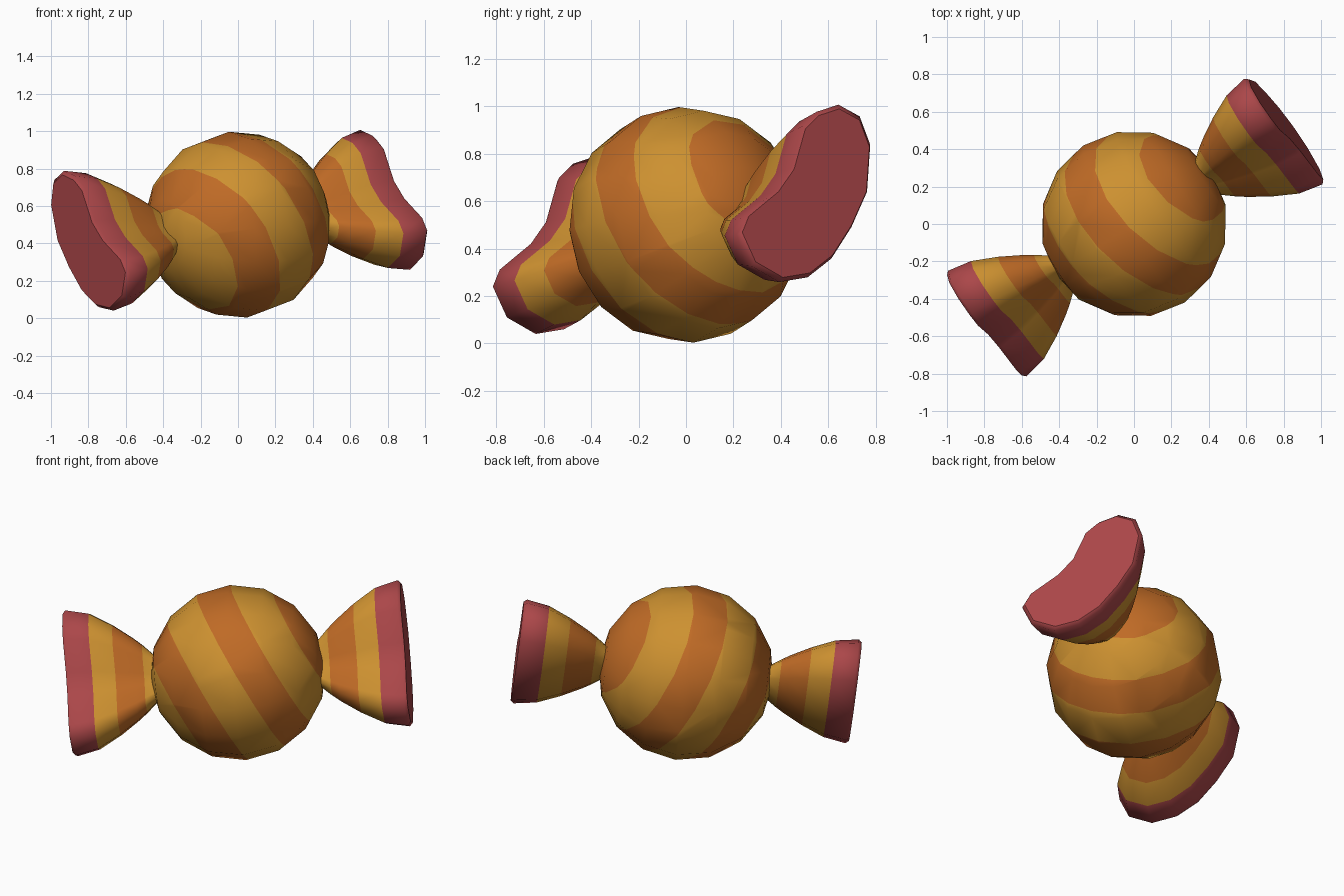
import bpy, bmesh, math
from mathutils import Vector, Matrix

if "Cube" in bpy.data.objects:
    bpy.data.objects.remove(bpy.data.objects["Cube"])

# Colours
def material(name, rgb):
    m = bpy.data.materials.new(name)
    m.diffuse_color = (*rgb, 1)
    m.use_nodes = True
    m.node_tree.nodes["Principled BSDF"].inputs["Base Color"].default_value = m.diffuse_color
    return m

YELLOW, ORANGE, RED = 0, 1, 2
MATS = [material("golden_yellow", (0.61, 0.283, 0.03)),
        material("burnt_orange", (0.52, 0.145, 0.019)),
        material("berry_red", (0.41, 0.063, 0.067))]

# Tilted candy frame: n runs along the candy, u and v span the cross-section
CENTRE = Vector((0, 0, 0.5))
n = Vector((0.833, 0.54, 0.115)).normalized()
u = Vector((0.544, -0.839, 0)).normalized()
v = n.cross(-u).normalized()
if v.z < 0:
    v.negate()

def finish(bm, name):
    bmesh.ops.recalc_face_normals(bm, faces=bm.faces)
    me = bpy.data.meshes.new(name)
    bm.to_mesh(me)
    bm.free()
    for m in MATS:
        me.materials.append(m)
    ob = bpy.data.objects.new(name, me)
    bpy.context.collection.objects.link(ob)
    return ob

# Striped ball, cut along slanted planes
def make_ball():
    bm = bmesh.new()
    bmesh.ops.create_uvsphere(bm, u_segments=16, v_segments=8, radius=0.5)
    frame = Matrix((u, v, n)).transposed().to_4x4()
    bmesh.ops.transform(bm, matrix=Matrix.Translation(CENTRE) @ frame, verts=bm.verts)
    slant = (n + 0.43 * v - 0.19 * u).normalized()
    bands = [(-0.385, -0.20), (0.02, 0.215), (0.40, 0.6)]
    for cut in (c for band in bands for c in band if abs(c) < 0.5):
        bmesh.ops.bisect_plane(bm, geom=bm.verts[:] + bm.edges[:] + bm.faces[:],
                               plane_co=CENTRE + slant * cut, plane_no=slant)
    for f in bm.faces:
        f.smooth = True
        m = (f.calc_center_median() - CENTRE).dot(slant)
        f.material_index = ORANGE if any(a < m < b for a, b in bands) else YELLOW
    finish(bm, "candy_ball")

# Twisted wrapper end: kidney outline (u, v) scaled along the axis
KIDNEY = [(-.184, .40), (-.287, .35), (-.331, .23), (-.30, .03), (-.21, -.12),
          (-.10, -.253), (.026, -.333), (.17, -.353), (.309, -.283), (.37, -.152),
          (.33, -.08), (.165, .03), (.075, .13), (.002, .31), (-.073, .37)]
# distance along axis, scale, colour of the section that follows
RINGS = [(.36, .22, YELLOW), (.455, .29, YELLOW), (.53, .46, ORANGE),
         (.58, .56, ORANGE), (.69, .75, YELLOW), (.82, .93, RED),
         (.95, 1.0, RED), (.968, .95, RED)]

def make_wrapper(name, side):
    bm = bmesh.new()
    loops = [[bm.verts.new(CENTRE + n * d * side + (u * a + v * b) * s)
              for a, b in KIDNEY] for d, s, _ in RINGS]
    count = len(KIDNEY)
    for (_, _, colour), lo, hi in zip(RINGS, loops, loops[1:]):
        for i in range(count):
            j = (i + 1) % count
            f = bm.faces.new((lo[i], lo[j], hi[j], hi[i]))
            f.smooth = True
            f.material_index = colour
    bm.faces.new(loops[0][::-1])
    cap = bm.faces.new(loops[-1])
    cap.material_index = RED
    finish(bm, name)

make_ball()
make_wrapper("wrapper_right", 1)
make_wrapper("wrapper_left", -1)
